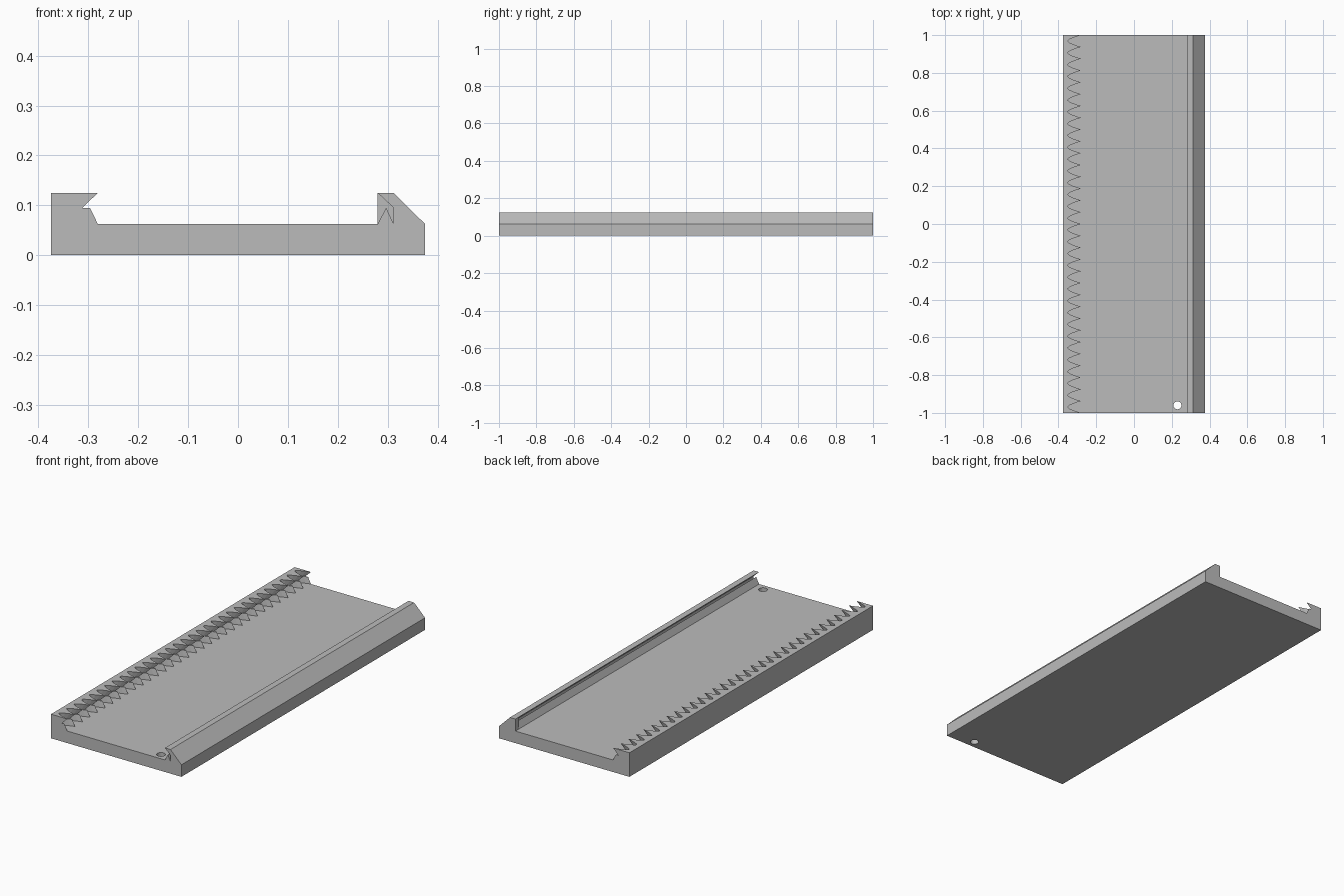
import bpy
import bmesh

if "Cube" in bpy.data.objects:
    bpy.data.objects.remove(bpy.data.objects["Cube"], do_unlink=True)

HALF_W, FLOOR, MID, TOP = 0.375, 0.0625, 0.095, 0.125
TEETH = 32

grey = bpy.data.materials.new("plain grey")
grey.use_nodes = True
colour = (0.5, 0.5, 0.5, 1)
grey.diffuse_color = colour
grey.node_tree.nodes["Principled BSDF"].inputs["Base Color"].default_value = colour


def loft(name, rings):
    """Closed solid through rings of equal point count."""
    bm = bmesh.new()
    loops = [[bm.verts.new(p) for p in ring] for ring in rings]
    for low, high in zip(loops, loops[1:]):
        for i in range(len(low)):
            j = (i + 1) % len(low)
            bm.faces.new((low[i], low[j], high[j], high[i]))
    bm.faces.new(loops[0][::-1])
    bm.faces.new(loops[-1])
    bmesh.ops.remove_doubles(bm, verts=bm.verts, dist=1e-5)
    bmesh.ops.recalc_face_normals(bm, faces=bm.faces)
    mesh = bpy.data.meshes.new(name)
    bm.to_mesh(mesh)
    bm.free()
    mesh.materials.append(grey)
    obj = bpy.data.objects.new(name, mesh)
    bpy.context.collection.objects.link(obj)
    return obj


def extrude(name, profile, y0=-1, y1=1):
    return loft(name, [[(x, y, z) for x, z in profile] for y in (y0, y1)])


# Tray floor with the undercut rail along its left side
tray = extrude("tray", [
    (-HALF_W, 0), (HALF_W, 0), (HALF_W, FLOOR), (0.312, TOP), (0.28, TOP),
    (0.312, MID), (0.312, FLOOR), (-HALF_W, FLOOR)])

# Round through hole in the front corner
bpy.ops.mesh.primitive_cylinder_add(vertices=32, radius=0.021, depth=0.3,
                                    location=(0.23, -0.96, 0.03))
cutter = bpy.context.object
cutter.name = "hole_cutter"
cutter.data.materials.append(grey)
cutter.hide_render = True
cutter.display_type = "WIRE"
hole = tray.modifiers.new("hole", "BOOLEAN")
hole.operation = "DIFFERENCE"
hole.solver = "EXACT"
hole.object = cutter
bpy.context.view_layer.objects.active = tray
bpy.ops.object.modifier_apply(modifier=hole.name)
bpy.data.objects.remove(cutter, do_unlink=True)

# Small ridge under the overhang, and the stop closing its back end
extrude("ridge", [(0.28, FLOOR), (0.312, FLOOR), (0.297, MID)])
extrude("end_stop", [(0.28, FLOOR), (0.312, FLOOR), (0.312, TOP), (0.28, TOP)],
        0.97, 1)

# Toothed rail: a scalloped outline, pinched in at mid height
VALLEY = -0.352
REACH = [1, 0.65, 0.35, 0.12, 0, 0.12, 0.35, 0.65]


def toothed_ring(tip, z):
    count = TEETH * len(REACH)
    wave = [(VALLEY + (tip - VALLEY) * REACH[i % len(REACH)], -1 + 2 * i / count, z)
            for i in range(count + 1)]
    return [(-HALF_W, -1, z)] + wave + [(-HALF_W, 1, z)]


loft("toothed_rail", [toothed_ring(tip, z) for tip, z in (
    (-0.281, FLOOR), (-0.297, MID), (-0.312, MID), (-0.281, TOP))])
